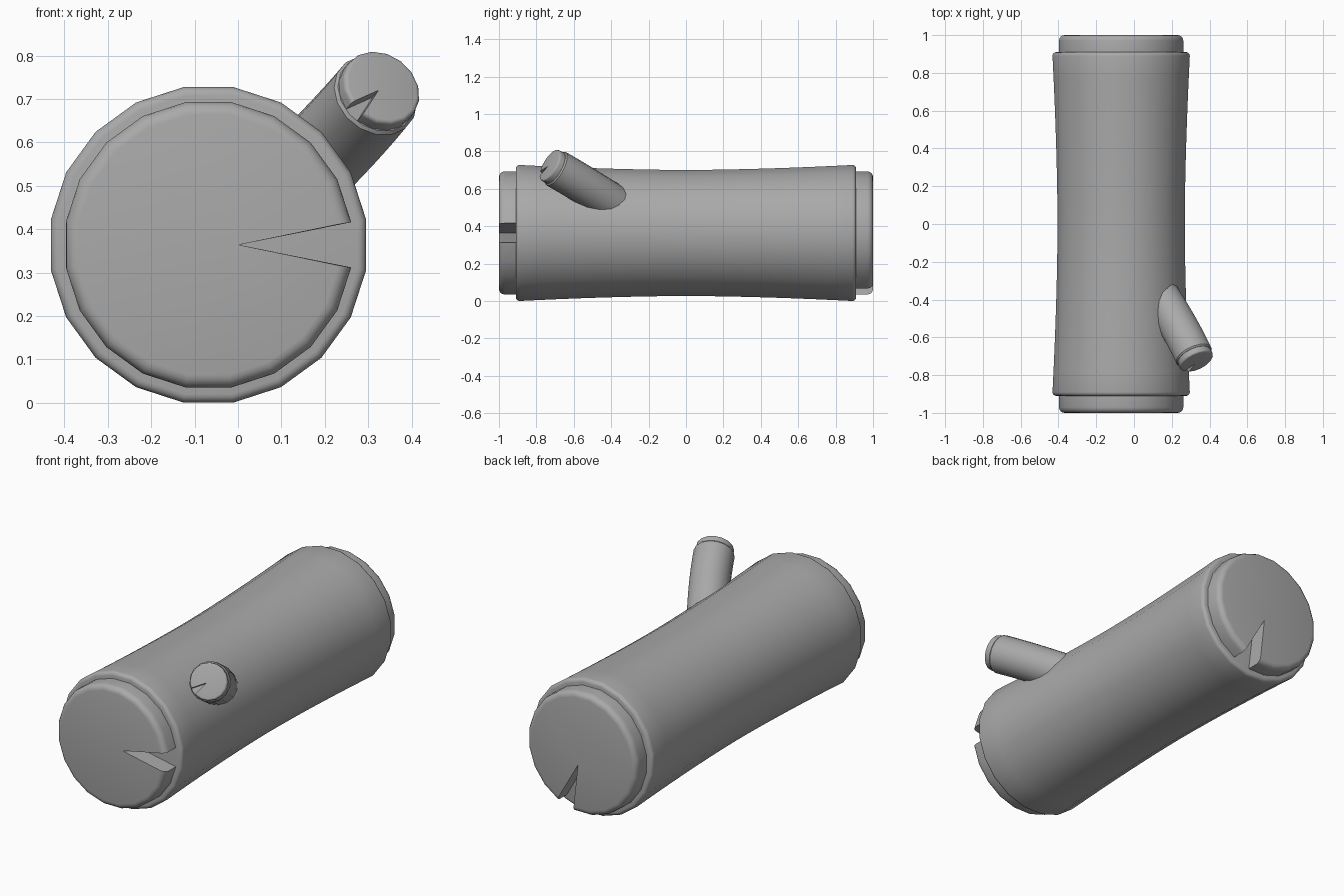
import bpy, bmesh, math
from mathutils import Vector

old = bpy.data.objects.get("Cube")
if old:
    bpy.data.objects.remove(old, do_unlink=True)

GREY = (0.4, 0.4, 0.4, 1)
bark = bpy.data.materials.new("plain grey")
bark.use_nodes = True
bark.diffuse_color = GREY
bark.node_tree.nodes["Principled BSDF"].inputs["Base Color"].default_value = GREY


def ring(center, axis, radius, sides, turn=0.0, notch=None):
    """Polygon around an axis; a notch pulls one side in to a point near the middle."""
    w = Vector(axis).normalized()
    u = Vector((0, 0, 1)).cross(w).normalized()
    v = w.cross(u)

    def at(r, a):
        return Vector(center) + u * r * math.cos(a) + v * r * math.sin(a)

    step = math.tau / sides
    points = [at(radius, turn + step * (i + 0.5)) for i in range(sides)]
    if notch is not None:
        points.append(at(notch, turn))
    return points


def loft(name, rings):
    """Skin a row of rings and close both ends."""
    bm = bmesh.new()
    loops = [[bm.verts.new(p) for p in r] for r in rings]
    for a, b in zip(loops, loops[1:]):
        for i in range(len(a)):
            j = (i + 1) % len(a)
            bm.faces.new((a[i], a[j], b[j], b[i]))
    bm.faces.new(loops[0][::-1])
    bm.faces.new(loops[-1])
    bmesh.ops.recalc_face_normals(bm, faces=bm.faces[:])
    mesh = bpy.data.meshes.new(name)
    bm.to_mesh(mesh)
    bm.free()
    mesh.materials.append(bark)
    obj = bpy.data.objects.new(name, mesh)
    bpy.context.collection.objects.link(obj)
    bpy.ops.object.select_all(action='DESELECT')
    obj.select_set(True)
    bpy.context.view_layer.objects.active = obj
    bpy.ops.object.shade_smooth_by_angle(angle=math.radians(35))
    return obj


def rounding(radius, length, bevel, steps=4):
    """Radius and height pairs of a rounded rim."""
    for i in range(steps + 1):
        a = math.pi / 2 * i / steps
        yield radius - bevel * (1 - math.cos(a)), length - bevel * (1 - math.sin(a))


def end_cap(name, base, axis, radius, length, bevel, sides, turn, notch):
    """Rounded disc with a wedge split in it."""
    w = Vector(axis).normalized()
    profile = [(radius, 0)] + list(rounding(radius, length, bevel))
    loft(name, [ring(Vector(base) + w * h, w, r, sides, math.radians(turn), notch)
                for r, h in profile])


# Trunk: waisted cylinder with softly rounded ends
SIDES, X, Z = 20, -0.068, 0.364
BACK = Vector((0, 1, 0))
WAIST, END, HALF, RIM = 0.341, 0.368, 0.91, 0.02
half = []
for i in range(1, 9):
    y = (HALF - RIM) * i / 8
    half.append((WAIST + (END - WAIST) * (i / 8) ** 1.7, y))
half += list(rounding(END, HALF, RIM))[1:]
profile = [(r, -y) for r, y in reversed(half)] + [(WAIST, 0)] + half
loft("trunk", [ring((X, y, Z), BACK, r, SIDES) for r, y in profile])

# Cut ends of the trunk
for name, side, turn in (("front_cut_end", -1, 0), ("back_cut_end", 1, 252)):
    end_cap(name, (X, side * (HALF - 0.002), Z), BACK * side, 0.333, 0.092, 0.03,
            SIDES, turn, 0.07)

# Branch: bent tube leaving the trunk
tip, aim = Vector((0.333, -0.73, 0.728)), Vector((0.38, -0.81, 0.46)).normalized()
root = Vector((0.08, -0.29, 0.46))
neck = tip - aim * 0.035
bend = neck - aim * 0.22
rings = []
for i in range(9):
    t = i / 8
    center = root.lerp(bend, t).lerp(bend.lerp(neck - aim * 0.008, t), t)
    direction = (bend - root).lerp(neck - bend, t)
    rings.append(ring(center, direction, 0.103, 16))
rings.append(ring(neck, aim, 0.097, 16))
loft("branch", rings)

# Cut end of the branch
end_cap("branch_cut_end", neck - aim * 0.002, aim, 0.095, 0.037, 0.01, 16, 216, 0.015)
